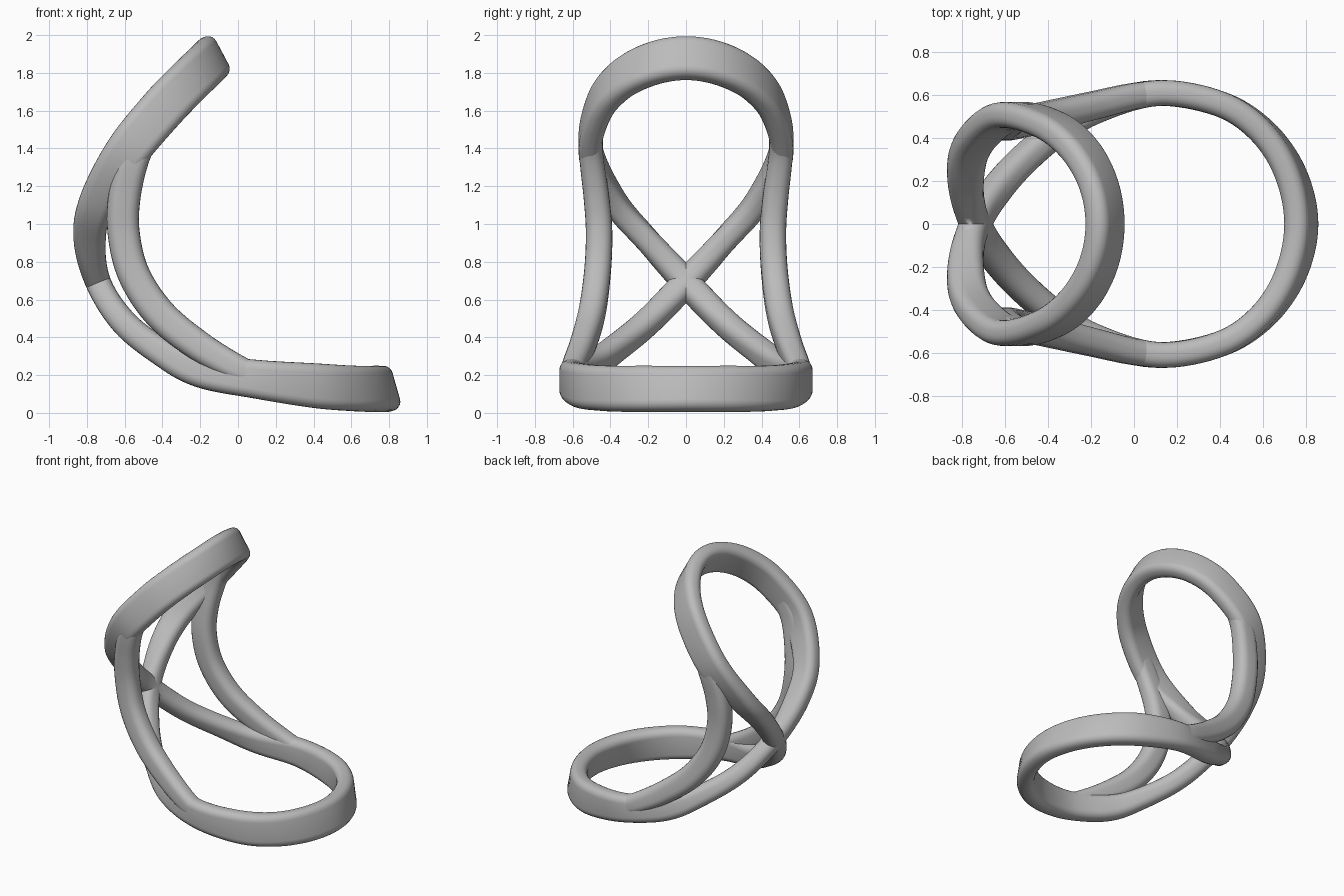
import bpy, bmesh, math
from mathutils import Vector

cube = bpy.data.objects.get("Cube")
if cube:
    bpy.data.objects.remove(cube)

grey = bpy.data.materials.new("plain_grey")
grey.use_nodes = True
colour = (0.5, 0.5, 0.5, 1)
grey.diffuse_color = colour
grey.node_tree.nodes["Principled BSDF"].inputs["Base Color"].default_value = colour


def spline(rows, steps):
    """Catmull-Rom interpolation of complete rows (position, tilt and size)."""
    out = []
    for i in range(1, len(rows) - 2):
        for s in range(steps):
            t = s / steps
            out.append([0.5 * (2 * b + (c - a) * t + (2 * a - 5 * b + 4 * c - d) * t * t
                               + (3 * b - a - 3 * c + d) * t ** 3)
                        for a, b, c, d in zip(*rows[i - 1:i + 3])])
    return out + [list(rows[-2])]


def section(width, depth, arc=5):
    """Rounded rectangle, as (across, along depth) pairs."""
    r = 0.42 * min(width, depth)
    points = []
    for k, (sx, sy) in enumerate(((1, 1), (-1, 1), (-1, -1), (1, -1))):
        for j in range(arc + 1):
            a = math.pi / 2 * (k + j / arc)
            points.append((sx * (width / 2 - r) + r * math.cos(a),
                           sy * (depth / 2 - r) + r * math.sin(a)))
    return points


def sweep(name, rows, closed_by_mirror, steps=8):
    """Sweep a tilting, tapering section along half the path, mirrored in y."""
    flip = lambda r: (r[0], -r[1]) + tuple(r[2:])
    if closed_by_mirror:
        rows = [flip(rows[1])] + rows + [flip(rows[-2])]
    else:
        rows = [rows[0]] + rows + [rows[-1]]
    path = spline(rows, steps)
    bm = bmesh.new()
    rings = []
    for i, (x, y, z, tilt, width, depth) in enumerate(path):
        before, after = path[max(i - 1, 0)], path[min(i + 1, len(path) - 1)]
        tangent = (Vector(after[:3]) - Vector(before[:3])).normalized()
        if closed_by_mirror and i in (0, len(path) - 1):
            tangent = Vector((0, math.copysign(1, tangent.y), 0))
        a = math.radians(tilt)
        deep = Vector((math.cos(a), 0, math.sin(a)))
        deep = (deep - tangent * deep.dot(tangent)).normalized()
        across = tangent.cross(deep)
        rings.append([bm.verts.new(Vector((x, y, z)) + across * u + deep * v)
                      for u, v in section(width, depth)])
    for r, s in zip(rings, rings[1:]):
        for k in range(len(r)):
            n = (k + 1) % len(r)
            bm.faces.new((r[k], r[n], s[n], s[k]))
    if not closed_by_mirror:
        bm.faces.new(rings[0])
        bm.faces.new(rings[-1])
    bmesh.ops.recalc_face_normals(bm, faces=bm.faces)
    mesh = bpy.data.meshes.new(name)
    bm.to_mesh(mesh)
    bm.free()
    mesh.materials.append(grey)
    obj = bpy.data.objects.new(name, mesh)
    bpy.context.collection.objects.link(obj)
    mirror = obj.modifiers.new("mirror", "MIRROR")
    mirror.use_axis = (False, True, False)
    mirror.use_mirror_merge = closed_by_mirror
    mirror.merge_threshold = 0.0005
    bpy.ops.object.select_all(action="DESELECT")
    obj.select_set(True)
    bpy.context.view_layer.objects.active = obj
    bpy.ops.object.shade_smooth_by_angle(angle=math.radians(40))
    return obj


# Folded figure-eight band: back loop, crossing, base loop
# Each row: x, y, z, tilt in degrees, width, depth
sweep("figure_eight_band", [
    (-.135, 0, 1.878, -62, .12, .24),
    (-.167, .19, 1.845, -60, .12, .24),
    (-.26, .355, 1.755, -54, .12, .24),
    (-.40, .465, 1.61, -48, .12, .24),
    (-.59, .505, 1.38, -38, .12, .23),
    (-.745, .38, 1.12, -22, .125, .19),
    (-.785, .21, .92, -5, .13, .17),
    (-.74, 0, .69, 24, .145, .135),
    (-.60, -.21, .475, 46, .14, .14),
    (-.40, -.40, .32, 60, .13, .15),
    (-.20, -.525, .225, 70, .125, .18),
    (.10, -.61, .178, 80, .12, .205),
    (.40, -.56, .145, 90, .12, .235),
    (.60, -.43, .13, 97, .12, .24),
    (.73, -.235, .127, 103, .12, .245),
    (.78, 0, .127, 106, .12, .245),
], True)

# Side struts joining the back loop to the base loop
sweep("side_strut", [
    (-.46, .495, 1.52, -45, .11, .15),
    (-.545, .50, 1.36, -25, .125, .16),
    (-.60, .475, 1.15, -8, .135, .17),
    (-.605, .46, .95, 8, .14, .17),
    (-.55, .47, .73, 30, .14, .17),
    (-.41, .50, .52, 45, .14, .17),
    (-.20, .55, .35, 58, .13, .16),
    (.02, .60, .225, 66, .12, .14),
    (.18, .61, .17, 80, .11, .12),
], False)
